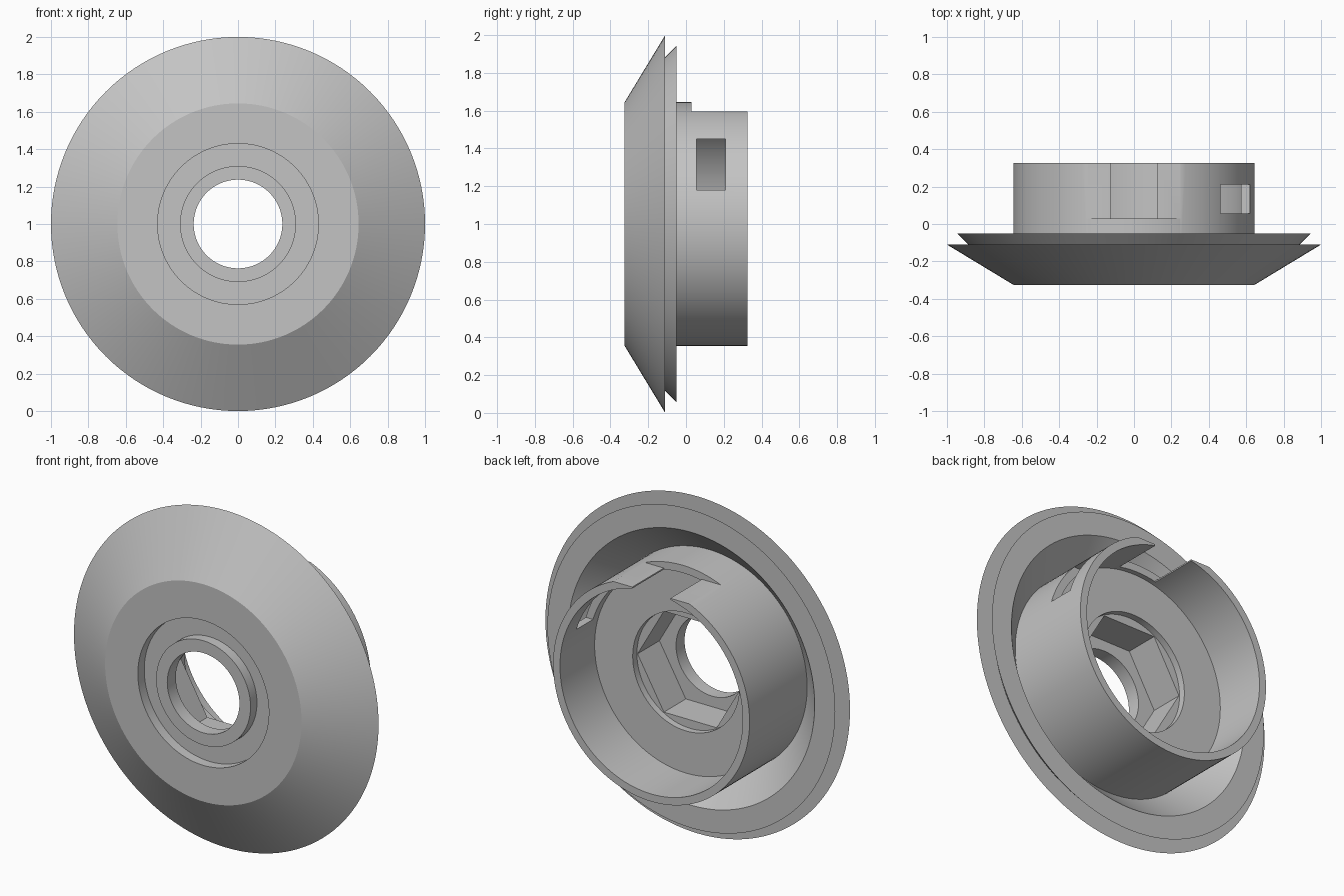
import bpy, bmesh, math
from mathutils import Matrix

cube = bpy.data.objects.get("Cube")
if cube:
    bpy.data.objects.remove(cube, do_unlink=True)

CENTRE_Z = 1.0
SEGMENTS = 128

grey = bpy.data.materials.new("plain_grey")
grey.use_nodes = True
colour = (0.55, 0.55, 0.55, 1)
grey.diffuse_color = colour
grey.node_tree.nodes["Principled BSDF"].inputs["Base Color"].default_value = colour


def make_object(name, bm):
    bmesh.ops.recalc_face_normals(bm, faces=bm.faces)
    mesh = bpy.data.meshes.new(name)
    bm.to_mesh(mesh)
    bm.free()
    obj = bpy.data.objects.new(name, mesh)
    bpy.context.collection.objects.link(obj)
    return obj


def lathe(name, profile):
    """Spin a closed (radius, y) profile around the y axis."""
    bm = bmesh.new()
    rings = []
    for i in range(SEGMENTS):
        a = math.tau * i / SEGMENTS
        rings.append([bm.verts.new((r * math.sin(a), y, CENTRE_Z + r * math.cos(a)))
                      for r, y in profile])
    count = len(profile)
    for i in range(SEGMENTS):
        here, there = rings[i], rings[(i + 1) % SEGMENTS]
        for j in range(count):
            k = (j + 1) % count
            bm.faces.new((here[j], here[k], there[k], there[j]))
    return make_object(name, bm)


def box(name, x, y, z):
    """Box from (min, max) ranges on each axis."""
    bm = bmesh.new()
    bmesh.ops.create_cube(bm, size=1)
    for v in bm.verts:
        v.co = [r[0] if c < 0 else r[1] for c, r in zip(v.co, (x, y, z))]
    return make_object(name, bm)


def hex_prism(name, radius, y0, y1):
    """Six-sided prism along y with corners pointing sideways."""
    bm = bmesh.new()
    bmesh.ops.create_cone(bm, cap_ends=True, segments=6, radius1=radius,
                          radius2=radius, depth=y1 - y0)
    bmesh.ops.rotate(bm, verts=bm.verts, matrix=Matrix.Rotation(math.pi / 2, 3, 'X'))
    if max(v.co.x for v in bm.verts) < radius * 0.95:
        bmesh.ops.rotate(bm, verts=bm.verts, matrix=Matrix.Rotation(math.pi / 6, 3, 'Y'))
    bmesh.ops.translate(bm, verts=bm.verts, vec=(0, (y0 + y1) / 2, CENTRE_Z))
    return make_object(name, bm)


# Flanged body: front boss and recess, bevelled flange, back groove, collar, bore
body = lathe("flanged_collar", [
    (0.237, -0.325), (0.31, -0.325), (0.31, -0.265), (0.43, -0.265),
    (0.43, -0.325), (0.645, -0.325), (1.0, -0.11), (0.885, -0.11),
    (0.945, -0.05), (0.81, -0.05), (0.645, -0.215), (0.645, 0.325),
    (0.6, 0.325), (0.6, 0.0), (0.35, 0.0), (0.35, -0.04), (0.237, -0.04)])
body.data.materials.append(grey)

# Hex pocket, flat on top of the collar, slot through it, and side window
cutters = [
    hex_prism("hex_pocket_cutter", 0.346, -0.245, 0.1),
    box("top_flat_cutter", (-0.4, 0.4), (0.03, 0.5), (1.595, 1.8)),
    box("top_slot_cutter", (-0.125, 0.125), (0.03, 0.5), (1.4, 1.75)),
    box("side_window_cutter", (0.3, 0.8), (0.055, 0.21), (1.18, 1.45)),
]

bpy.ops.object.select_all(action='DESELECT')
bpy.context.view_layer.objects.active = body
body.select_set(True)
for cutter in cutters:
    cutter.hide_render = True
    mod = body.modifiers.new(cutter.name, 'BOOLEAN')
    mod.operation = 'DIFFERENCE'
    mod.solver = 'EXACT'
    mod.object = cutter
    bpy.ops.object.modifier_apply(modifier=mod.name)
    bpy.data.objects.remove(cutter, do_unlink=True)

bpy.ops.object.shade_smooth_by_angle(angle=math.radians(25))
